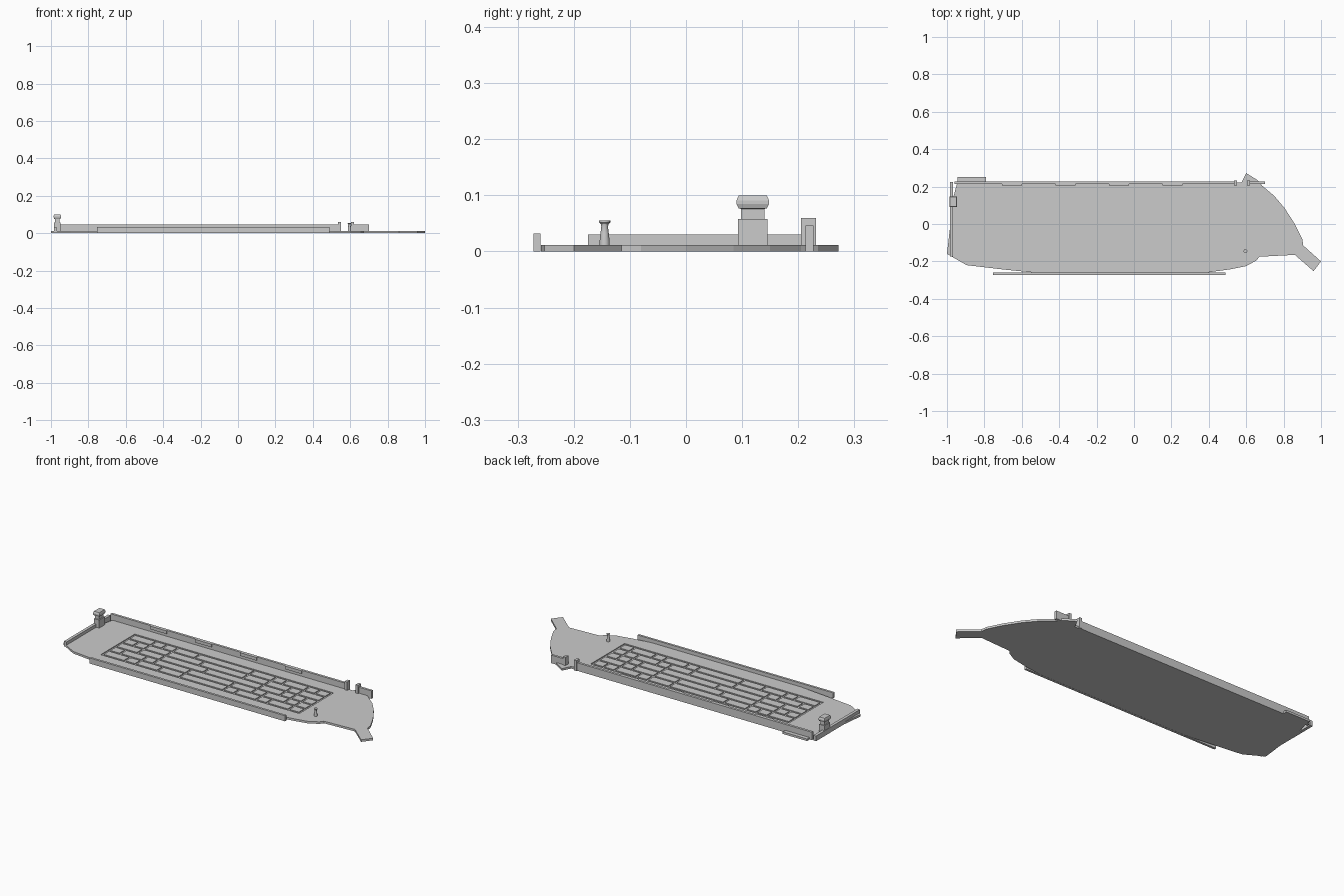
import bpy, bmesh, math

if "Cube" in bpy.data.objects:
    bpy.data.objects.remove(bpy.data.objects["Cube"])


def add_mesh(name, bm):
    bmesh.ops.recalc_face_normals(bm, faces=bm.faces)
    me = bpy.data.meshes.new(name)
    bm.to_mesh(me)
    bm.free()
    ob = bpy.data.objects.new(name, me)
    bpy.context.collection.objects.link(ob)
    return ob


def add_box(bm, x0, x1, y0, y1, z0, z1):
    vs = bmesh.ops.create_cube(bm, size=1)["verts"]
    for v in vs:
        v.co.x = x1 if v.co.x > 0 else x0
        v.co.y = y1 if v.co.y > 0 else y0
        v.co.z = z1 if v.co.z > 0 else z0


def boxes(name, *dims):
    bm = bmesh.new()
    for d in dims:
        add_box(bm, *d)
    return add_mesh(name, bm)


def stack(name, cx, cy, rings):
    """Loft closed rings given as (list of xy offsets, z)."""
    bm = bmesh.new()
    loops = [[bm.verts.new((cx + x, cy + y, z)) for x, y in pts] for pts, z in rings]
    n = len(loops[0])
    for a, b in zip(loops, loops[1:]):
        for i in range(n):
            j = (i + 1) % n
            bm.faces.new((a[i], a[j], b[j], b[i]))
    bm.faces.new(loops[0][::-1])
    bm.faces.new(loops[-1])
    return add_mesh(name, bm)


TOP = 0.012      # plate thickness
FLOOR = 0.007    # bottom of the recessed tray

# base plate from its outline
outline = [(-1, -0.16), (-0.965, -0.18), (-0.895, -0.22), (-0.7, -0.243), (-0.55, -0.258),
           (0.40, -0.258), (0.51, -0.243), (0.60, -0.225), (0.655, -0.195), (0.67, -0.175),
           (0.86, -0.165), (0.96, -0.252), (1, -0.20), (0.905, -0.115), (0.90, -0.08),
           (0.86, 0.0), (0.805, 0.085), (0.75, 0.15), (0.685, 0.205), (0.66, 0.235),
           (0.60, 0.272), (0.575, 0.222), (-0.945, 0.222), (-0.972, 0.12), (-0.985, -0.03)]
bm = bmesh.new()
face = bm.faces.new([bm.verts.new((x, y, 0)) for x, y in outline])
ext = bmesh.ops.extrude_face_region(bm, geom=[face])["geom"]
bmesh.ops.translate(bm, vec=(0, 0, TOP), verts=[g for g in ext if isinstance(g, bmesh.types.BMVert)])
plate = add_mesh("base_plate", bm)

# recessed tray cut into the plate
X0, X1, Y0, Y1 = -0.755, 0.51, -0.17, 0.14
cutter = boxes("tray_cutter", (X0, X1, Y0, Y1, FLOOR, 0.05))
cutter.hide_render = True
cutter.hide_set(True)
mod = plate.modifiers.new("tray", 'BOOLEAN')
mod.operation = 'DIFFERENCE'
mod.solver = 'EXACT'
mod.object = cutter

# flush tiles separated by grooves, one list of relative widths per row
rows = [[2, 1, 2, 2, 4, 1, 2, 1, 2, 1],
        [1, 2, 1, 3, 4, 2, 1, 2, 1, 1],
        [2, 2, 4, 5, 2, 1, 1, 1],
        [1, 1, 2, 3, 4, 2, 2, 1, 2],
        [2, 1, 1, 2, 5, 2, 1, 2, 1, 1]]
bm = bmesh.new()
gap = 0.012
row_h = (Y1 - Y0 - gap) / len(rows)
for r, widths in enumerate(rows):
    y = Y0 + gap + r * row_h
    x = X0 + gap
    unit = (X1 - X0 - gap) / sum(widths)
    for w in widths:
        add_box(bm, x, x + w * unit - gap, y, y + row_h - gap, FLOOR - 0.001, TOP)
        x += w * unit
add_mesh("tray_tiles", bm)

# long side rails and end rail
boxes("front_rail", (X0, 0.49, -0.272, -0.259, 0, 0.032))
boxes("back_rail", (-0.96, 0.54, 0.213, 0.227, 0, 0.046), (0.615, 0.70, 0.213, 0.227, 0, 0.046))
boxes("end_rail", (-0.985, -0.968, -0.175, 0.225, 0, 0.03))
boxes("back_ledge", (-0.945, -0.79, 0.226, 0.25, 0, TOP))

# clips on the inside of the back rail
boxes("rail_clips", *[(-0.705 + i * 0.286, -0.60 + i * 0.286, 0.207, 0.214, 0.028, 0.046)
                      for i in range(4)])

# gate posts either side of the rail opening
boxes("gate_posts", *[(x, x + 0.016, 0.205, 0.232, 0, 0.06) for x in (0.535, 0.605)])

# square post with neck and flared cap
def rect(hx, hy):
    return [(-hx, -hy), (hx, -hy), (hx, hy), (-hx, hy)]

stack("capped_post", -0.966, 0.119, [
    (rect(0.017, 0.026), 0), (rect(0.017, 0.026), 0.058), (rect(0.012, 0.021), 0.058),
    (rect(0.012, 0.021), 0.076), (rect(0.017, 0.025), 0.077), (rect(0.02, 0.029), 0.085),
    (rect(0.02, 0.029), 0.091), (rect(0.017, 0.025), 0.10)])

# small turned pin
def ring(r, n=16):
    return [(r * math.cos(i * math.tau / n), r * math.sin(i * math.tau / n)) for i in range(n)]

pin = stack("pin", 0.596, -0.145, [
    (ring(0.009), 0.005), (ring(0.009), 0.018), (ring(0.0075), 0.032), (ring(0.006), 0.044),
    (ring(0.007), 0.049), (ring(0.01), 0.052), (ring(0.01), 0.055)])
bpy.context.view_layer.objects.active = pin
pin.select_set(True)
bpy.ops.object.shade_smooth_by_angle()
